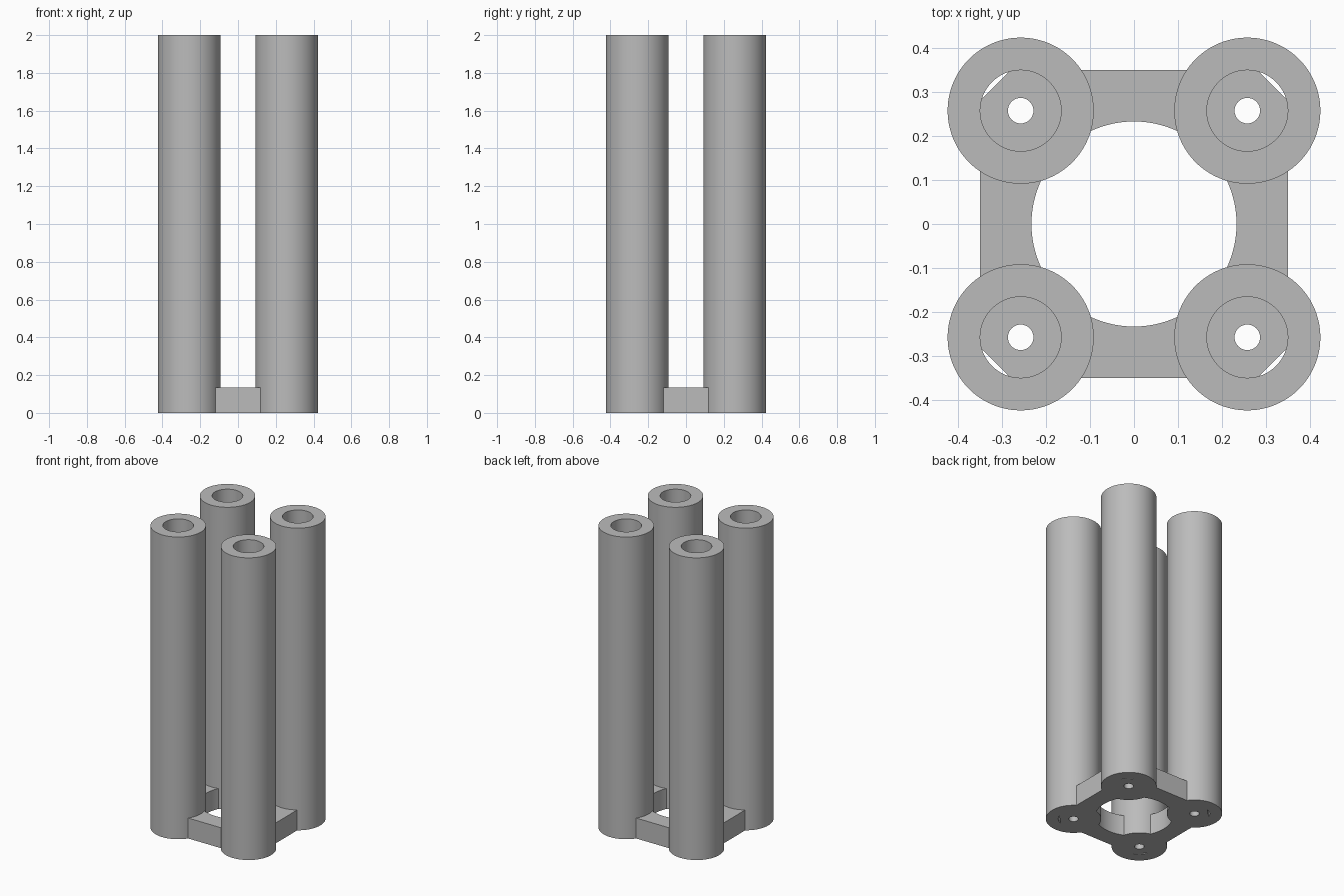
import bpy, bmesh
from math import radians, sin, cos, pi

cube = bpy.data.objects.get("Cube")
if cube:
    bpy.data.objects.remove(cube, do_unlink=True)

HEIGHT, BASE_H = 2.0, 0.135
OFFSET = 0.2575                  # tube centre distance along x and y
R_OUT, R_IN = 0.166, 0.092
R_SCREW, R_CENTRE = 0.029, 0.233
HALF, CHAMFER = 0.35, 0.07
CORNERS = [(sx * OFFSET, sy * OFFSET) for sx in (-1, 1) for sy in (-1, 1)]

grey = bpy.data.materials.new("light grey")
grey.use_nodes = True
colour = (0.5, 0.5, 0.5, 1)
grey.diffuse_color = colour
grey.node_tree.nodes["Principled BSDF"].inputs["Base Color"].default_value = colour


def make_object(name, bm):
    bmesh.ops.recalc_face_normals(bm, faces=bm.faces)
    mesh = bpy.data.meshes.new(name)
    bm.to_mesh(mesh)
    bm.free()
    mesh.materials.append(grey)
    obj = bpy.data.objects.new(name, mesh)
    bpy.context.collection.objects.link(obj)
    return obj


def prism(name, outline, z0, z1):
    """Extrude a closed outline from z0 to z1."""
    bm = bmesh.new()
    face = bm.faces.new([bm.verts.new((x, y, z0)) for x, y in outline])
    ext = bmesh.ops.extrude_face_region(bm, geom=[face])
    verts = [v for v in ext["geom"] if isinstance(v, bmesh.types.BMVert)]
    bmesh.ops.translate(bm, verts=verts, vec=(0, 0, z1 - z0))
    return make_object(name, bm)


def circle(r, x=0, y=0, n=96):
    return [(x + r * cos(2 * pi * i / n), y + r * sin(2 * pi * i / n)) for i in range(n)]


def tube(name, x, y):
    """Open tube with flat ring ends."""
    bm = bmesh.new()
    rings = [[bm.verts.new((px, py, z)) for px, py in circle(r, x, y)]
             for r, z in ((R_OUT, 0), (R_OUT, HEIGHT), (R_IN, HEIGHT), (R_IN, 0))]
    for k in range(4):
        a, b = rings[k], rings[(k + 1) % 4]
        for i in range(len(a)):
            j = (i + 1) % len(a)
            bm.faces.new((a[i], a[j], b[j], b[i]))
    return make_object(name, bm)


def boolean(target, other, operation):
    mod = target.modifiers.new(operation.lower(), "BOOLEAN")
    mod.operation, mod.object, mod.solver = operation, other, "EXACT"
    bpy.context.view_layer.objects.active = target
    bpy.ops.object.modifier_apply(modifier=mod.name)
    bpy.data.objects.remove(other, do_unlink=True)


# Square base plate with chamfered corners
c = HALF - CHAMFER
outline = [(HALF, -c), (HALF, c), (c, HALF), (-c, HALF),
           (-HALF, c), (-HALF, -c), (-c, -HALF), (c, -HALF)]
holder = prism("four_tube_holder", outline, 0, BASE_H)

# Large centre opening and the screw hole under each tube
boolean(holder, prism("centre_cutter", circle(R_CENTRE), -0.1, 0.3), "DIFFERENCE")
for x, y in CORNERS:
    boolean(holder, prism("screw_cutter", circle(R_SCREW, x, y, 48), -0.1, 0.3), "DIFFERENCE")

# Four tall tubes fused to the plate
for x, y in CORNERS:
    boolean(holder, tube("tube", x, y), "UNION")

# Smooth round walls, sharp rims
bpy.ops.object.select_all(action="DESELECT")
holder.select_set(True)
bpy.context.view_layer.objects.active = holder
bpy.ops.object.shade_smooth_by_angle(angle=radians(30))
